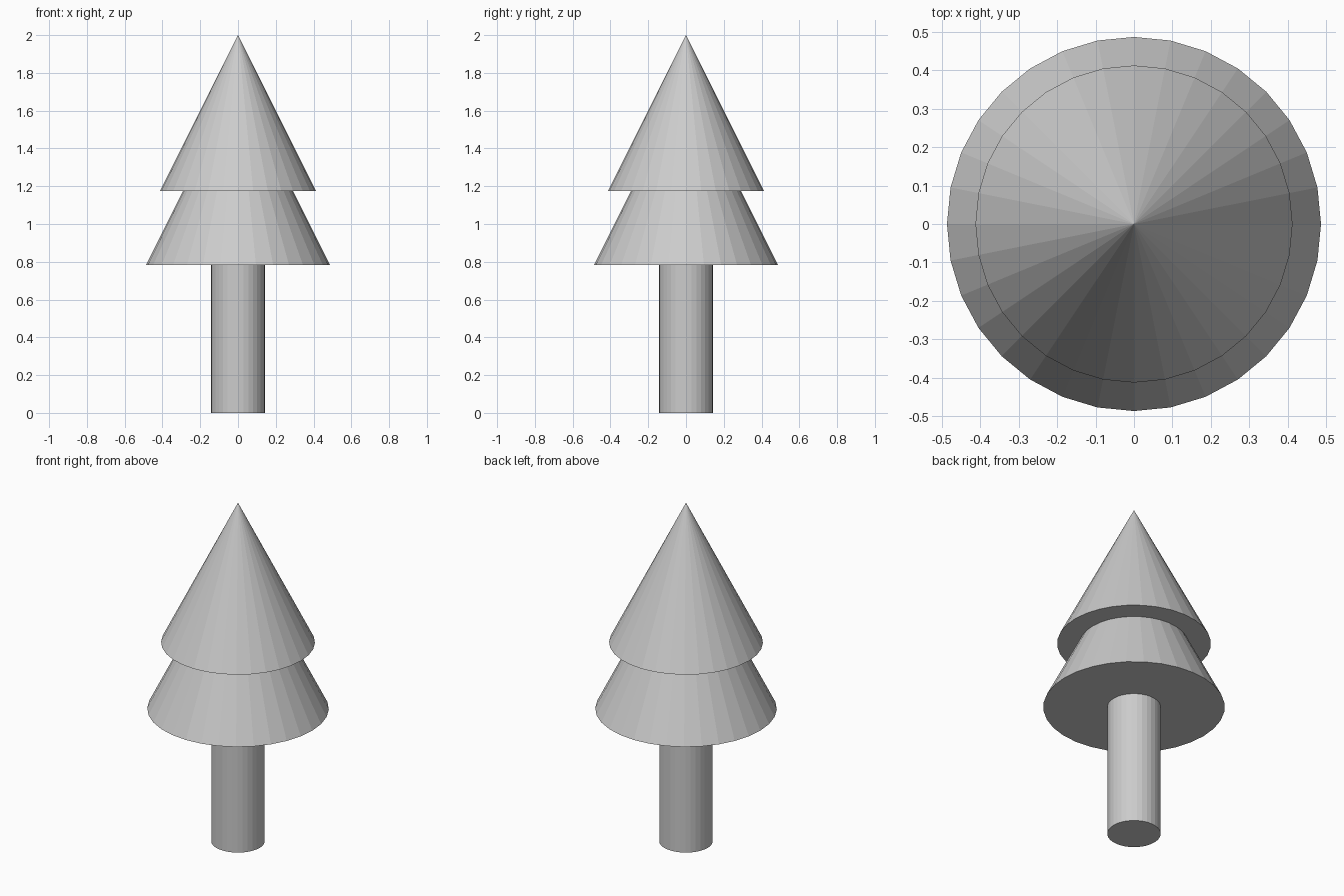
import bpy

if "Cube" in bpy.data.objects:
    bpy.data.objects.remove(bpy.data.objects["Cube"])

SIDES = 32


def tapered(name, r_bottom, r_top, z_bottom, z_top):
    """Flat-faced round part standing between two heights."""
    bpy.ops.mesh.primitive_cone_add(
        vertices=SIDES, radius1=r_bottom, radius2=r_top,
        depth=z_top - z_bottom, location=(0, 0, (z_bottom + z_top) / 2))
    bpy.context.object.name = name


# Trunk, let slightly into the foliage
tapered("trunk", 0.143, 0.143, 0.0, 0.80)

# Foliage: two overlapping cones
tapered("lower_foliage", 0.486, 0.0, 0.784, 1.756)
tapered("upper_foliage", 0.412, 0.0, 1.176, 2.0)
